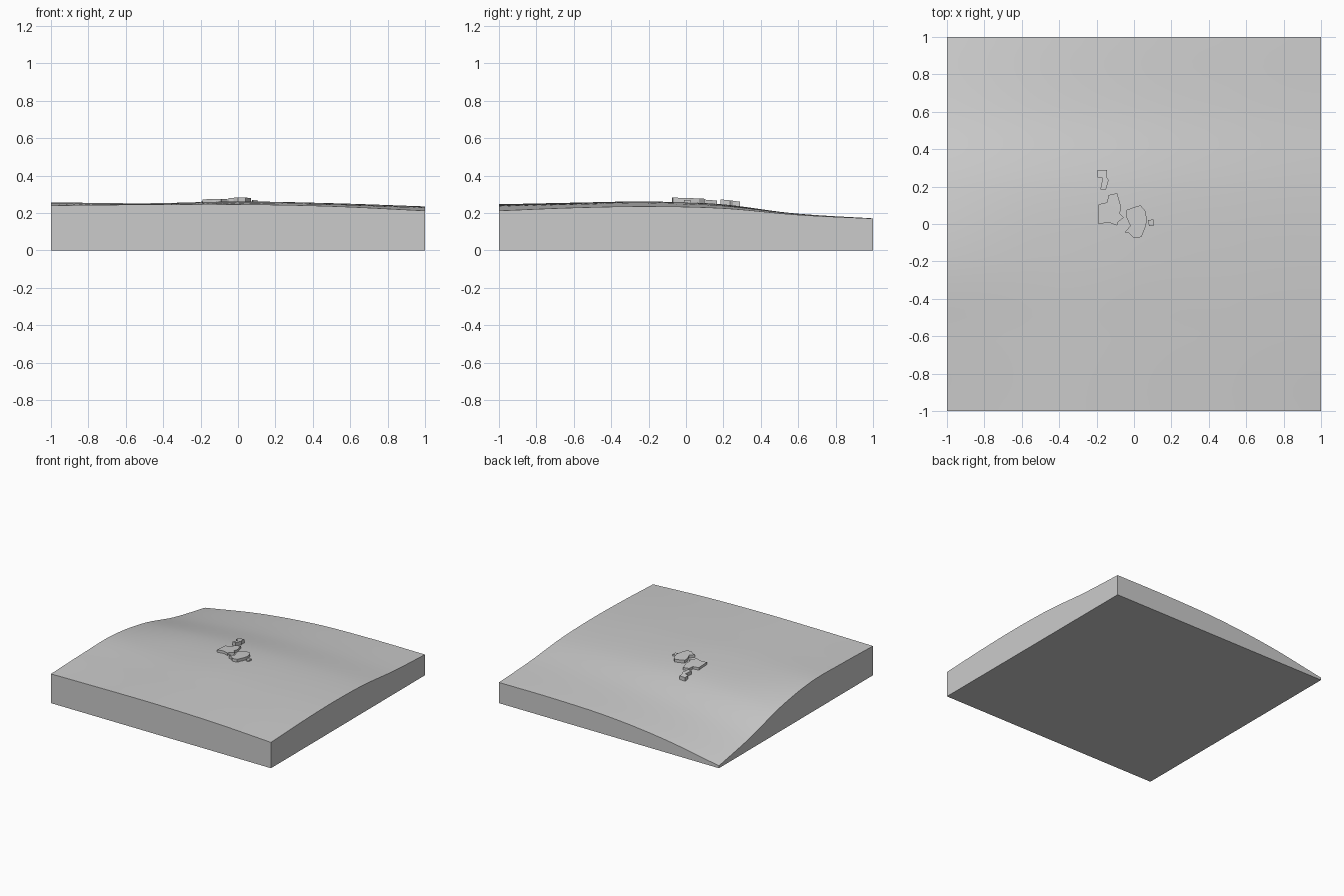
import bpy, bmesh, math

cube = bpy.data.objects.get("Cube")
if cube:
    bpy.data.objects.remove(cube, do_unlink=True)

stone = bpy.data.materials.new("stone grey")
stone.use_nodes = True
stone.diffuse_color = (0.6, 0.6, 0.6, 1)
stone.node_tree.nodes["Principled BSDF"].inputs["Base Color"].default_value = (0.6, 0.6, 0.6, 1)

# Ground heights: rows run front to back, columns run from -x to +x
HEIGHTS = [
    [0.24, 0.245, 0.246, 0.236, 0.212],
    [0.251, 0.249, 0.255, 0.247, 0.228],
    [0.253, 0.25, 0.261, 0.252, 0.235],
    [0.198, 0.225, 0.245, 0.24, 0.225],
    [0.095, 0.152, 0.187, 0.196, 0.19],
    [0.02, 0.105, 0.155, 0.17, 0.17],
]


def spline(values, t):
    """Smooth curve through evenly spaced values, t from 0 to 1."""
    last = len(values) - 1
    pos = min(max(t, 0), 1) * last
    i = min(int(pos), last - 1)
    f = pos - i
    a, b = values[i], values[i + 1]
    before = values[i - 1] if i > 0 else 2 * a - b
    after = values[i + 2] if i + 2 <= last else 2 * b - a
    m0, m1 = (b - before) / 2, (after - a) / 2
    return (a + m0 * f + (3 * (b - a) - 2 * m0 - m1) * f ** 2
            + (2 * (a - b) + m0 + m1) * f ** 3)


def ground(x, y):
    return spline([spline(row, (x + 1) / 2) for row in HEIGHTS], (y + 1) / 2)


def finish(name, bm, angle):
    bmesh.ops.recalc_face_normals(bm, faces=bm.faces)
    mesh = bpy.data.meshes.new(name)
    bm.to_mesh(mesh)
    bm.free()
    mesh.materials.append(stone)
    obj = bpy.data.objects.new(name, mesh)
    bpy.context.collection.objects.link(obj)
    bpy.ops.object.select_all(action="DESELECT")
    obj.select_set(True)
    bpy.context.view_layer.objects.active = obj
    bpy.ops.object.shade_smooth_by_angle(angle=math.radians(angle))


# Rolling ground block with straight sides and a flat base
bm = bmesh.new()
bmesh.ops.create_grid(bm, x_segments=48, y_segments=48, size=1)
for v in bm.verts:
    v.co.z = ground(v.co.x, v.co.y)
rim = [e for e in bm.edges if e.is_boundary]
skirt = bmesh.ops.extrude_edge_only(bm, edges=rim)["geom"]
for v in skirt:
    if isinstance(v, bmesh.types.BMVert):
        v.co.z = 0
bmesh.ops.contextual_create(bm, geom=[e for e in bm.edges if e.is_boundary])
finish("ground_block", bm, 35)


def slab(name, outline, rise):
    """Raised ledge with steep walls whose top follows the ground."""
    bm = bmesh.new()
    face = bm.faces.new([bm.verts.new((x, y, 0)) for x, y in outline])
    bmesh.ops.inset_individual(bm, faces=[face], thickness=0.009, use_even_offset=True)
    top = set(face.verts)
    for v in bm.verts:
        v.co.z = ground(v.co.x, v.co.y) + (rise if v in top else -0.004)
    # Close the sunken underside
    bmesh.ops.contextual_create(bm, geom=[e for e in bm.edges if e.is_boundary])
    bmesh.ops.triangulate(bm, faces=[f for f in bm.faces if len(f.verts) > 4])
    finish(name, bm, 25)


# Four rocky ledges near the middle
slab("back_ledge", [(-.195, .29), (-.145, .29), (-.145, .25), (-.135, .235),
                    (-.15, .185), (-.18, .185), (-.168, .245), (-.195, .25)], 0.03)
slab("wide_ledge", [(-.19, .105), (-.145, .115), (-.135, .155), (-.09, .165),
                    (-.07, .095), (-.075, .055), (-.055, .035), (-.085, .01),
                    (-.09, -.008), (-.135, .008), (-.19, 0)], 0.02)
slab("middle_ledge", [(-.04, .075), (0, .09), (.035, .1), (.06, .07), (.07, .02),
                      (.06, -.02), (.04, -.07), (0, -.075), (-.025, -.05),
                      (-.05, -.045), (-.02, -.01), (-.04, .035)], 0.023)
slab("small_ledge", [(.075, .02), (.105, .025), (.105, -.01), (.08, -.01)], 0.012)
